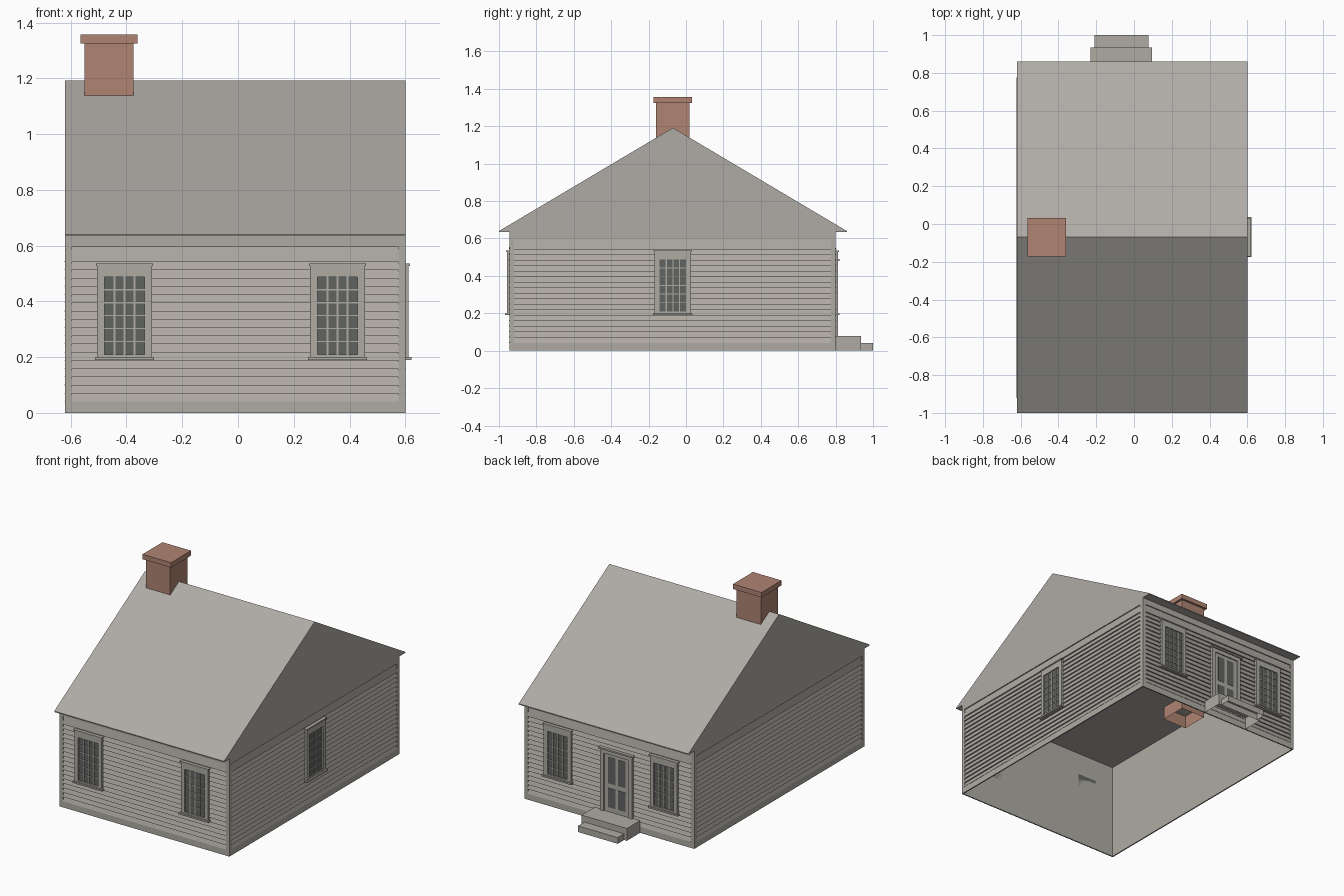
import bpy, bmesh
from mathutils import Vector

cube = bpy.data.objects.get("Cube")
if cube:
    bpy.data.objects.remove(cube)


def material(name, rgb):
    m = bpy.data.materials.new(name)
    m.use_nodes = True
    m.diffuse_color = (*rgb, 1)
    m.node_tree.nodes["Principled BSDF"].inputs["Base Color"].default_value = (*rgb, 1)
    return m


PAINT = material("warm grey paint", (0.43, 0.41, 0.37))
ROOF = material("grey roof", (0.43, 0.41, 0.38))
GLASS = material("dark glass", (0.12, 0.127, 0.12))
BRICK = material("red brick", (0.43, 0.23, 0.17))

X0, X1, Y0, Y1, EAVE = -0.62, 0.60, -0.945, 0.80, 0.637
INSET = 0.008          # siding sits this far behind the trim
BASE, STEP, ROWS = 0.04, 0.0295, 18
FRIEZE = 0.595


class Part:
    """Gathers boxes and prisms in a wall frame (along, up, outward) into one object."""

    def __init__(self, name, mat, origin=(0, 0, 0), along=(1, 0, 0), out=(0, -1, 0)):
        self.name, self.mat, self.bm = name, mat, bmesh.new()
        self.o, self.a, self.n = Vector(origin), Vector(along), Vector(out)

    def prism(self, profile, u0, u1, caps=True):
        # profile: (outward, up) points swept along the wall
        rings = [[self.bm.verts.new(self.o + self.a * u + self.n * d + Vector((0, 0, z)))
                  for d, z in profile] for u in (u0, u1)]
        a, b = rings
        for i in range(len(a)):
            j = (i + 1) % len(a)
            self.bm.faces.new((a[i], a[j], b[j], b[i]))
        if caps:
            self.bm.faces.new(a)
            self.bm.faces.new(b)

    def box(self, u0, u1, z0, z1, d0, d1):
        self.prism([(d0, z0), (d1, z0), (d1, z1), (d0, z1)], u0, u1)

    def drop(self, *normals):
        # remove the faces pointing in the given directions
        self.bm.normal_update()
        bmesh.ops.recalc_face_normals(self.bm, faces=self.bm.faces)
        gone = [f for f in self.bm.faces if any(f.normal.dot(Vector(n)) > 0.99 for n in normals)]
        bmesh.ops.delete(self.bm, geom=gone, context='FACES')

    def done(self):
        bmesh.ops.recalc_face_normals(self.bm, faces=self.bm.faces)
        me = bpy.data.meshes.new(self.name)
        self.bm.to_mesh(me)
        self.bm.free()
        me.materials.append(self.mat)
        ob = bpy.data.objects.new(self.name, me)
        bpy.context.collection.objects.link(ob)


# Wall frames: origin on the outer trim plane, direction along, outward normal, extent
WALLS = {
    "front": ((0, Y0, 0), (1, 0, 0), (0, -1, 0), X0, X1),
    "back": ((0, Y1, 0), (1, 0, 0), (0, 1, 0), X0, X1),
    "left": ((X1, 0, 0), (0, 1, 0), (1, 0, 0), Y0, Y1),
    "right": ((X0, 0, 0), (0, 1, 0), (-1, 0, 0), Y0, Y1),
}


def siding(side):
    o, a, n, u0, u1 = WALLS[side]
    # Overlapping tapered boards
    p = Part(side + "_clapboards", PAINT, o, a, n)
    for i in range(ROWS):
        z0 = BASE + i * STEP
        z1 = FRIEZE if i == ROWS - 1 else z0 + STEP
        p.prism([(-INSET, z0), (0.002, z0), (-INSET + 0.001, z1), (-INSET, z1)],
                u0 + 0.025, u1 - 0.025)
    p.done()
    # Corner boards, skirt and frieze
    t = Part(side + "_trim", PAINT, o, a, n)
    t.box(u0, u0 + 0.025, 0, EAVE, -INSET, 0)
    t.box(u1 - 0.025, u1, 0, EAVE, -INSET, 0)
    t.box(u0 + 0.025, u1 - 0.025, 0, BASE, -INSET, 0)
    t.box(u0 + 0.025, u1 - 0.025, FRIEZE, EAVE, -INSET, 0)
    t.done()


def window(side, c, label):
    o, a, n = WALLS[side][:3]
    name = f"{side}_{label}_window"
    half, gw, z0, z1 = 0.098, 0.071, 0.21, 0.488
    g = Part(name + "_glass", GLASS, o, a, n)
    g.box(c - gw, c + gw, z0, z1, -INSET, 0.004)
    g.done()
    f = Part(name + "_frame", PAINT, o, a, n)
    for s in (-1, 1):
        lo, hi = sorted((c + s * gw, c + s * half))
        f.box(lo, hi, 0.2, 0.528, -INSET, 0.012)
    f.box(c - gw, c + gw, z1, 0.528, -INSET, 0.012)
    f.box(c - gw, c + gw, 0.2, z0, -INSET, 0.012)
    # Glazing bars
    bar = 0.0033
    for i in range(1, 4):
        u = c - gw + i * gw / 2
        f.box(u - bar, u + bar, z0, z1, 0.003, 0.008)
    for i in range(1, 6):
        z = z0 + i * (z1 - z0) / 6
        f.box(c - gw, c + gw, z - bar / 1.5, z + bar / 1.5, 0.003, 0.0078)
    # Head moulding and sill
    f.box(c - 0.103, c + 0.103, 0.527, 0.535, -INSET, 0.017)
    f.box(c - 0.106, c + 0.106, 0.19, 0.2, -INSET, 0.022)
    f.done()


for side in WALLS:
    siding(side)
for side in ("front", "back"):
    window(side, -0.407, "right" if side == "front" else "far")
    window(side, 0.357, "left" if side == "front" else "near")
window("left", -0.07, "middle")

# Wall shell, open below
shell = Part("wall_shell", PAINT)
shell.box(X0 + INSET, X1 - INSET, 0, EAVE, -Y1 + INSET, -Y0 - INSET)
shell.drop((0, 0, 1), (0, 0, -1))
shell.done()

# Gabled roof, with painted gable ends and flat soffit
roof = Part("roof", ROOF)
roof.prism([(1.0, EAVE - 0.003), (1.0, EAVE + 0.003), (0.07, 1.192),
            (-0.86, EAVE + 0.003), (-0.86, EAVE - 0.003)], X0, X1)
roof.done()

# Chimney running down through the ceiling, with its cap
stack = Part("chimney_stack", BRICK)
stack.box(-0.55, -0.375, 0.55, 1.33, -0.018, 0.16)
stack.drop((0, 0, -1))
stack.done()
cap = Part("chimney_cap", BRICK)
cap.box(-0.565, -0.36, 1.325, 1.357, -0.032, 0.173)
cap.done()

# Back door
o, a, n = WALLS["back"][:3]
DC = -0.067
door = Part("door_leaf", PAINT, o, a, n)
door.box(DC - 0.09, DC + 0.09, 0.08, 0.455, -INSET, 0.005)
door.done()
panes = Part("door_panes", GLASS, o, a, n)
for s in (-1, 1):
    u = DC + s * 0.036
    panes.box(u - 0.026, u + 0.026, 0.265, 0.435, 0.004, 0.007)
    panes.box(u - 0.026, u + 0.026, 0.11, 0.235, 0.004, 0.007)
panes.done()
frame = Part("door_frame", PAINT, o, a, n)
for s in (-1, 1):
    lo, hi = sorted((DC + s * 0.09, DC + s * 0.115))
    frame.box(lo, hi, 0.07, 0.48, -INSET, 0.012)
frame.box(DC - 0.09, DC + 0.09, 0.455, 0.48, -INSET, 0.012)
frame.box(DC - 0.125, DC + 0.125, 0.48, 0.49, -INSET, 0.02)
frame.done()

# Back steps, hollow underneath
for name, half, top, d0, d1 in (("upper_step", 0.163, 0.08, 0, 0.135),
                                ("lower_step", 0.143, 0.04, 0.135, 0.2)):
    s = Part(name, PAINT, o, a, n)
    s.box(DC - half, DC + half, 0, top, d0, d1)
    s.drop((0, 0, -1))
    s.done()
